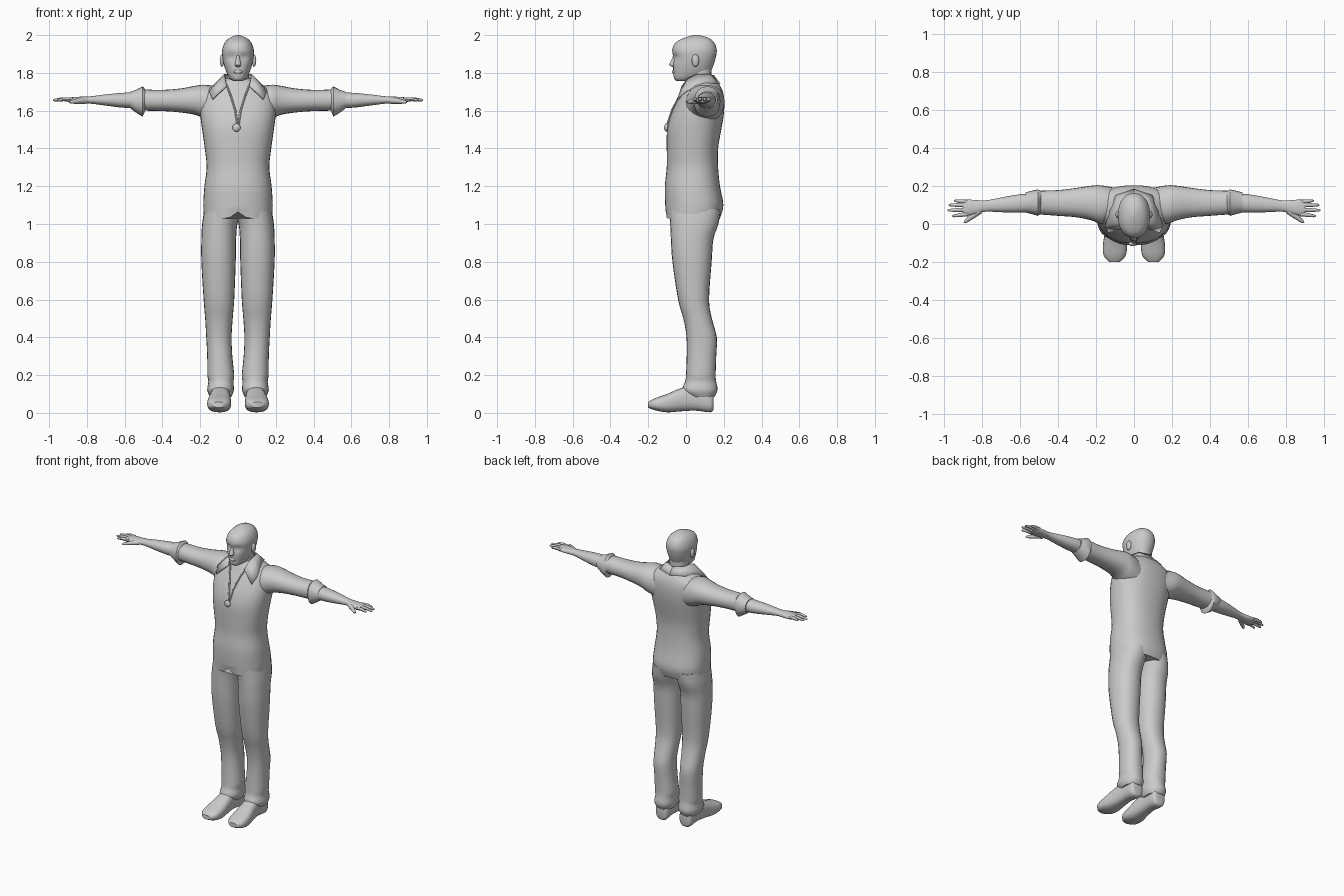
import bpy
import bmesh
import math
from mathutils import Vector

cube = bpy.data.objects.get("Cube")
if cube:
    bpy.data.objects.remove(cube, do_unlink=True)

grey = bpy.data.materials.new("plain grey")
grey.use_nodes = True
colour = (.6, .6, .6, 1)
grey.diffuse_color = colour
grey.node_tree.nodes["Principled BSDF"].inputs["Base Color"].default_value = colour

AXES = {
    "x": lambda across, depth, along: Vector((along, across, depth)),
    "y": lambda across, depth, along: Vector((across, along, depth)),
    "z": lambda across, depth, along: Vector((across, depth, along)),
}
SIDES = (("left", 1), ("right", -1))
parts = []


def finish(name, bm, side=1):
    """Mirror if needed, tidy the normals and make the object."""
    for vert in bm.verts:
        vert.co.x *= side
    bmesh.ops.recalc_face_normals(bm, faces=bm.faces)
    mesh = bpy.data.meshes.new(name)
    bm.to_mesh(mesh)
    bm.free()
    mesh.materials.append(grey)
    obj = bpy.data.objects.new(name, mesh)
    bpy.context.collection.objects.link(obj)
    parts.append(obj)
    return obj


def smooth_rows(rows, steps):
    """Catmull-Rom interpolation between profile rows."""
    result = []
    last = len(rows) - 1
    for i in range(last):
        before, start, end, after = rows[max(i - 1, 0)], rows[i], rows[i + 1], rows[min(i + 2, last)]
        for step in range(steps):
            t = step / steps
            result.append([
                b + t * ((c - a) + t * ((2 * a - 5 * b + 4 * c - d) + t * (3 * (b - c) + d - a))) / 2
                for a, b, c, d in zip(before, start, end, after)])
    result.append(rows[last])
    return result


def loft(name, rows, axis="z", side=1, power=2.2, segments=24, steps=3, caps=True, shape=None):
    """Skin rounded rings; each row is (along, across min, max, depth min, max)."""
    bm = bmesh.new()
    rings = []
    for along, a_min, a_max, d_min, d_max in smooth_rows(rows, steps):
        ring = []
        for i in range(segments):
            angle = math.tau * i / segments
            c, s = math.cos(angle), math.sin(angle)
            u = math.copysign(abs(c) ** (2 / power), c)
            v = math.copysign(abs(s) ** (2 / power), s)
            point = AXES[axis]((a_min + a_max + u * (a_max - a_min)) / 2,
                               (d_min + d_max + v * (d_max - d_min)) / 2, along)
            ring.append(bm.verts.new(shape(point) if shape else point))
        rings.append(ring)
    for low, high in zip(rings, rings[1:]):
        for i in range(segments):
            j = (i + 1) % segments
            bm.faces.new((low[i], low[j], high[j], high[i]))
    if caps:
        bm.faces.new(rings[0])
        bm.faces.new(rings[-1])
    return finish(name, bm, side)


def centred(rows):
    """Expand (z, half width, front, back) rows to full loft rows."""
    return [(z, -w, w, front, back) for z, w, front, back in rows]


def tube(name, points, radii, side=1, segments=8):
    """Tapered round tube through a few points."""
    bm = bmesh.new()
    points = [Vector(p) for p in points]
    rings = []
    for i, (point, radius) in enumerate(zip(points, radii)):
        direction = points[min(i + 1, len(points) - 1)] - points[max(i - 1, 0)]
        turn = direction.to_track_quat("Z", "Y")
        rings.append([bm.verts.new(point + turn @ Vector((
            radius * math.cos(math.tau * k / segments),
            radius * math.sin(math.tau * k / segments), 0))) for k in range(segments)])
    for low, high in zip(rings, rings[1:]):
        for k in range(segments):
            j = (k + 1) % segments
            bm.faces.new((low[k], low[j], high[j], high[k]))
    bm.faces.new(rings[0])
    bm.faces.new(rings[-1])
    return finish(name, bm, side)


def ball(name, centre, size, side=1):
    bm = bmesh.new()
    bmesh.ops.create_uvsphere(bm, u_segments=14, v_segments=8, radius=1)
    for vert in bm.verts:
        vert.co = Vector(centre) + vert.co * Vector(size)
    return finish(name, bm, side)


# Shirt body with a small notch at the front of the hem
def hem_notch(point):
    if point.y < 0 and point.z < 1.06:
        point.z += .035 * max(0, 1 - abs(point.x) / .05)
    return point


shirt = loft("shirt_body", centred([
    (1.03, .18, -.105, .18), (1.1, .184, -.11, .198), (1.2, .178, -.112, .18),
    (1.3, .166, -.102, .17), (1.4, .176, -.102, .17), (1.5, .19, -.1, .187),
    (1.58, .2, -.08, .2), (1.65, .2, -.048, .203), (1.7, .185, -.02, .195),
    (1.74, .125, .0, .175), (1.77, .065, .02, .145)]),
    power=2.35, segments=36, shape=hem_notch)
bpy.context.view_layer.update()


def on_shirt(x, z, lift=.004):
    """Point just in front of the shirt at the given x and z."""
    hit, place, _, _ = shirt.ray_cast(Vector((x, -1, z)), Vector((0, 1, 0)))
    return Vector((x, (place.y if hit else 0) - lift, z))


# Head with hollowed eye sockets, neck, nose and ears
def eye_sockets(point):
    if point.y < 0:
        distance = math.hypot(abs(point.x) - .034, point.z - 1.885)
        point.y += .012 * math.exp(-(distance / .018) ** 2)
    return point


loft("head", centred([
    (1.757, .025, -.05, .02), (1.77, .043, -.063, .07), (1.8, .06, -.067, .125),
    (1.84, .074, -.068, .145), (1.88, .082, -.067, .157), (1.92, .084, -.073, .163),
    (1.96, .07, -.056, .15), (1.985, .045, -.01, .12), (2, .008, .04, .07)]),
    segments=32, shape=eye_sockets)
loft("neck", centred([(1.68, .075, .0, .15), (1.75, .06, .008, .135), (1.83, .058, .01, .135)]))
loft("nose", centred([(1.83, .008, -.07, -.05), (1.843, .017, -.09, -.05),
                      (1.87, .011, -.077, -.05), (1.9, .007, -.066, -.05)]), segments=10)
loft("lips", centred([(1.794, .012, -.069, -.05), (1.805, .024, -.074, -.05),
                      (1.816, .012, -.07, -.05)]), segments=12)
for label, side in SIDES:
    ball(label + "_ear", (.085, .05, 1.865), (.012, .02, .033), side)

# Collar: a folded strip from the nape to a point on each side of the chest
for label, side in SIDES:
    bm = bmesh.new()
    pairs = [((0, .145, 1.785), (0, .18, 1.74)),
             ((.06, .12, 1.79), (.095, .15, 1.745)),
             ((.072, .06, 1.79), (.125, .07, 1.735)),
             ((.068, .01, 1.77), (.15, -.005, 1.7)),
             (on_shirt(.06, 1.73, .02), on_shirt(.135, 1.66, .025))]
    edges = [[bm.verts.new(p) for p in pair] for pair in pairs]
    for (a, b), (c, d) in zip(edges, edges[1:]):
        bm.faces.new((a, b, d, c))
    collar = finish(label + "_collar", bm, side)
    solid = collar.modifiers.new("thickness", "SOLIDIFY")
    solid.thickness = .008
    solid.offset = 0
    # Neck cord lying on the chest
    tube(label + "_cord", [on_shirt(side * x, z) for x, z in
                           ((.06, 1.735), (.035, 1.67), (.014, 1.6), (.004, 1.53))], [.005] * 4)
ball("pendant", on_shirt(-.008, 1.51, .006), (.022, .012, .022))

for label, side in SIDES:
    # Trouser leg with bunched cloth at the ankle
    loft(label + "_trouser_leg", [
        (.085, .035, .148, .02, .15), (.12, .022, .163, -.02, .167), (.165, .024, .157, -.005, .16),
        (.2, .02, .162, .0, .157), (.3, .03, .163, .004, .16), (.4, .034, .168, .003, .163),
        (.5, .028, .174, -.014, .137), (.6, .02, .182, -.042, .122), (.8, .012, .194, -.072, .136),
        (.92, .01, .194, -.08, .145), (1, .003, .19, -.084, .172), (1.08, -.02, .178, -.09, .185)],
        side=side)

    # Shoe
    loft(label + "_shoe", [
        (.146, .06, .12, .02, .1), (.13, .045, .137, .003, .13), (.05, .045, .14, .012, .15),
        (-.03, .04, .15, .008, .13), (-.1, .036, .162, .003, .1), (-.165, .043, .16, .014, .077),
        (-.2, .075, .13, .028, .058)], axis="y", side=side, power=2.6)

    # Sleeve, then bare forearm running into the palm
    loft(label + "_sleeve", [
        (.1, .02, .19, 1.53, 1.725), (.17, .0, .203, 1.55, 1.737), (.22, .018, .202, 1.576, 1.733),
        (.3, .035, .19, 1.59, 1.718), (.4, .043, .178, 1.598, 1.71), (.52, .052, .174, 1.6, 1.713)],
        axis="x", side=side)
    loft(label + "_forearm_and_palm", [
        (.48, .065, .163, 1.612, 1.7), (.6, .06, .156, 1.615, 1.695), (.7, .062, .139, 1.627, 1.686),
        (.78, .065, .124, 1.637, 1.676), (.83, .052, .126, 1.637, 1.674),
        (.87, .045, .128, 1.64, 1.672), (.9, .048, .124, 1.646, 1.668)], axis="x", side=side)

    # Turned back cuff, flared toward the shoulder
    loft(label + "_cuff", [
        (.49, .054, .174, 1.603, 1.712), (.505, .043, .182, 1.568, 1.728),
        (.54, .053, .174, 1.59, 1.71), (.57, .06, .166, 1.612, 1.7)],
        axis="x", side=side, steps=1)

    # Fingers and thumb
    fingers = {"index": (.052, .955, .042), "middle": (.075, .98, .072),
               "ring": (.099, .975, .1), "little": (.118, .945, .122)}
    for finger, (root, reach, tip) in fingers.items():
        tube(label + "_" + finger + "_finger",
             [(.875, root, 1.657), ((.88 + reach) / 2, (root + tip) / 2, 1.661),
              (reach - .008, tip, 1.656), (reach, tip, 1.655)], [.012, .01, .007, .003], side)
    tube(label + "_thumb", [(.81, .07, 1.653), (.85, .04, 1.65), (.885, .013, 1.646),
                            (.893, .007, 1.645)], [.017, .014, .009, .004], side)

# Smooth shading that keeps sharp edges
bpy.ops.object.select_all(action="DESELECT")
for part in parts:
    part.select_set(True)
bpy.context.view_layer.objects.active = shirt
bpy.ops.object.shade_smooth_by_angle(angle=math.radians(45))
